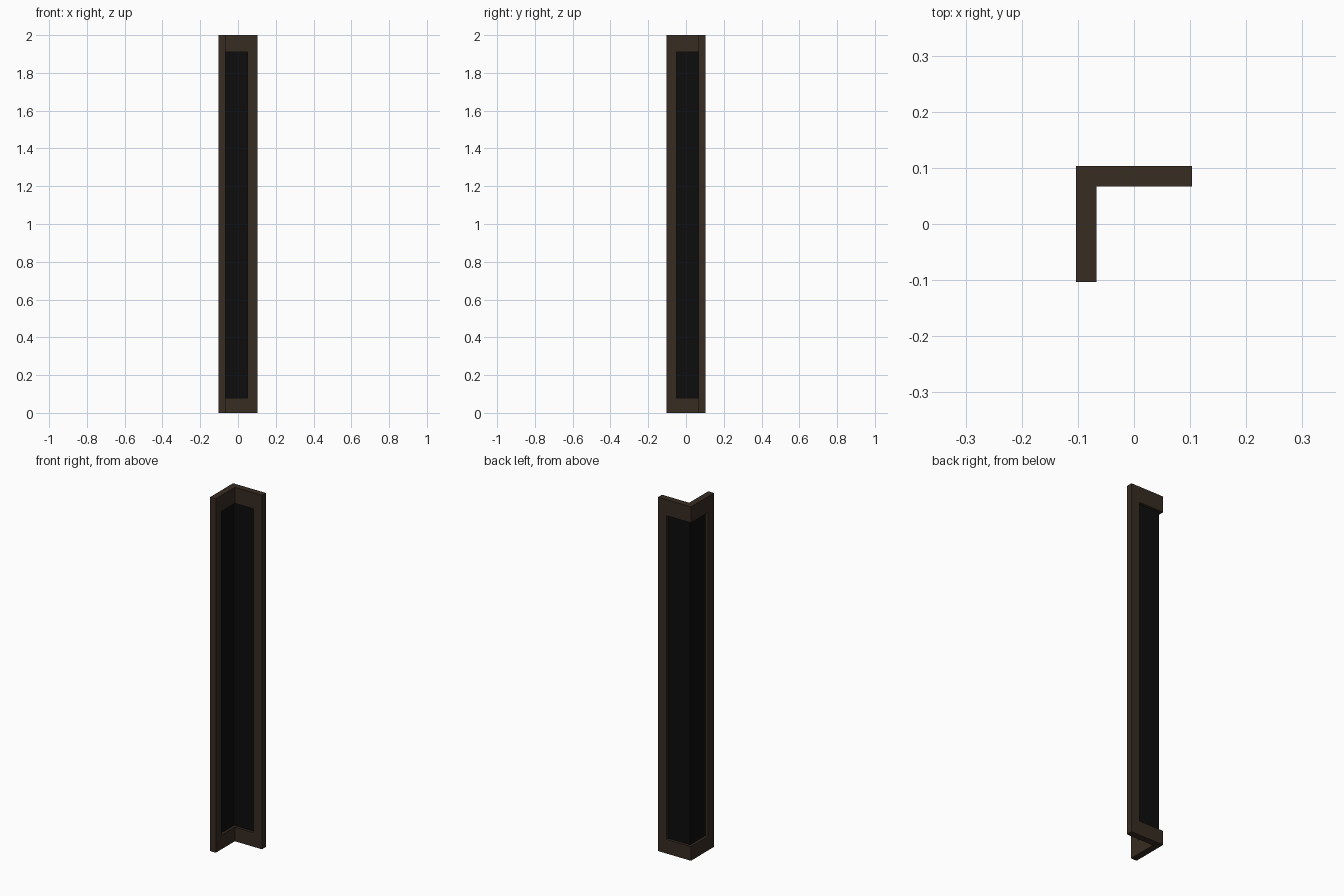
import bpy, bmesh

if "Cube" in bpy.data.objects:
    bpy.data.objects.remove(bpy.data.objects["Cube"])

H = 0.103        # half width of the L footprint
T = 0.036        # frame thickness
POST = 0.053     # width of the end posts
Z0, Z1, TOP = 0.08, 1.91, 2.0


def material(name, rgb):
    m = bpy.data.materials.new(name)
    m.diffuse_color = (*rgb, 1)
    m.use_nodes = True
    m.node_tree.nodes["Principled BSDF"].inputs["Base Color"].default_value = m.diffuse_color
    return m


frame_mat = material("dark bronze frame", (0.038, 0.025, 0.016))
glass_mat = material("black glass", (0.004, 0.004, 0.004))


def prism(name, profile, z0, z1, mat):
    """Extrude a footprint outline from z0 to z1."""
    bm = bmesh.new()
    face = bm.faces.new([bm.verts.new((x, y, z0)) for x, y in profile])
    ext = bmesh.ops.extrude_face_region(bm, geom=[face])
    verts = [v for v in ext["geom"] if isinstance(v, bmesh.types.BMVert)]
    bmesh.ops.translate(bm, verts=verts, vec=(0, 0, z1 - z0))
    bmesh.ops.recalc_face_normals(bm, faces=bm.faces)
    me = bpy.data.meshes.new(name)
    bm.to_mesh(me)
    bm.free()
    me.materials.append(mat)
    ob = bpy.data.objects.new(name, me)
    bpy.context.collection.objects.link(ob)
    return ob


def corner(outer, inner, end):
    """L outline; outer/inner are depths in from the outside corner faces."""
    a, b = H - outer, H - inner
    return [(-a, -end), (-b, -end), (-b, b), (end, b), (end, a), (-a, a)]


def rect(x0, x1, y0, y1):
    return [(x0, y0), (x1, y0), (x1, y1), (x0, y1)]


# L-shaped rails
prism("bottom_rail", corner(0, T, H), 0, Z0, frame_mat)
prism("top_rail", corner(0, T, H), Z1, TOP, frame_mat)

# Posts at the two free ends
prism("front_post", rect(-H, -H + T, -H, -H + POST), Z0, Z1, frame_mat)
prism("right_post", rect(H - POST, H, H - T, H), Z0, Z1, frame_mat)

# Frameless glass corner, set back inside the frame
prism("corner_glass", corner(0.015, 0.021, H - POST), Z0, Z1, glass_mat)
